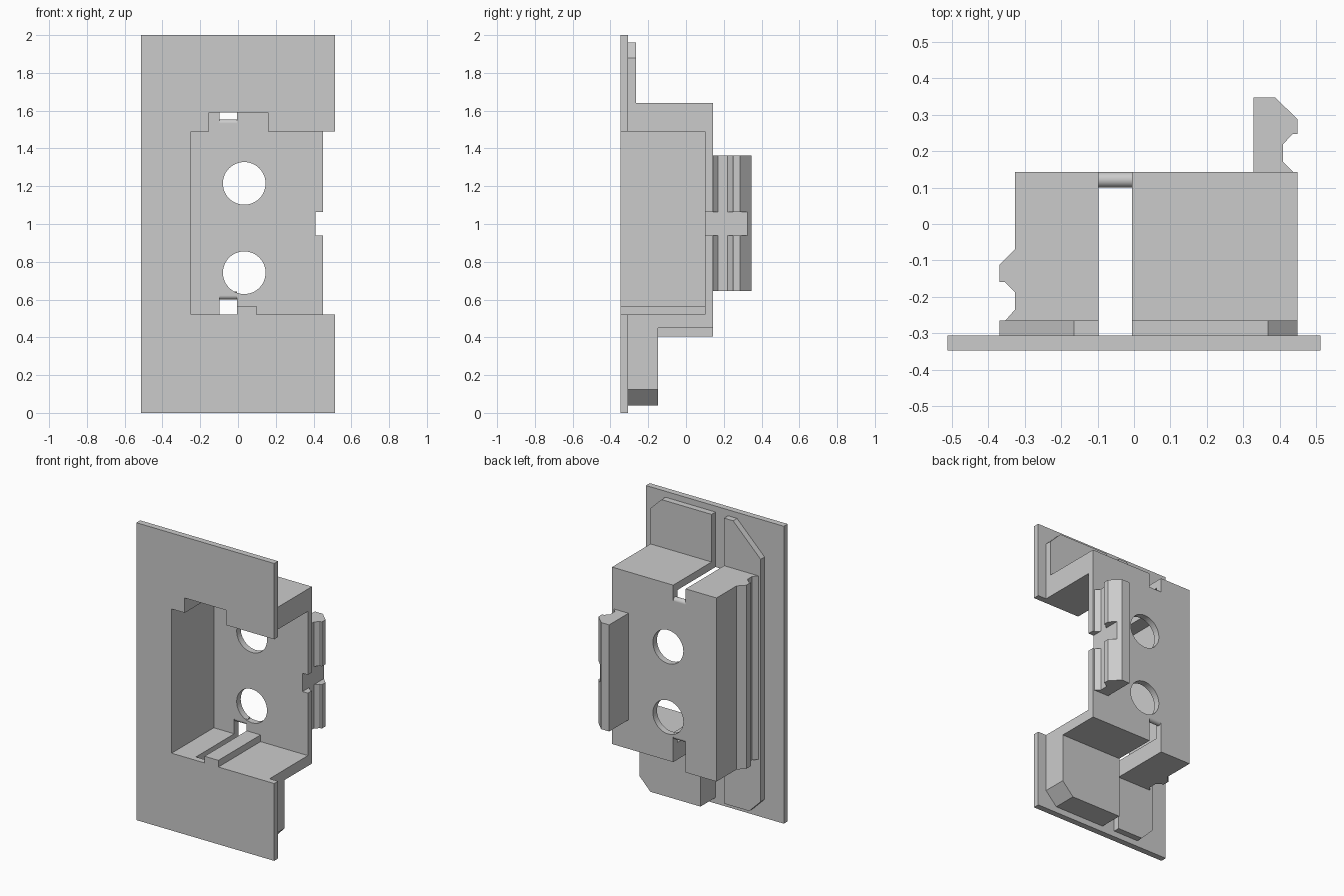
import bpy, bmesh, math
from mathutils import Vector

if "Cube" in bpy.data.objects:
    bpy.data.objects.remove(bpy.data.objects["Cube"], do_unlink=True)

grey = bpy.data.materials.new("plain_grey")
grey.use_nodes = True
grey.diffuse_color = (0.6, 0.6, 0.6, 1)
grey.node_tree.nodes["Principled BSDF"].inputs["Base Color"].default_value = (0.6, 0.6, 0.6, 1)


def prism(name, outline, axis, lo, hi):
    """Extrude an outline along y (points x, z), z (points x, y) or x (points y, z)."""
    place = {"x": lambda a, b: (lo, a, b), "y": lambda a, b: (a, lo, b), "z": lambda a, b: (a, b, lo)}[axis]
    step = Vector([(hi - lo) * (axis == k) for k in "xyz"])
    bm = bmesh.new()
    face = bm.faces.new([bm.verts.new(place(a, b)) for a, b in outline])
    new = bmesh.ops.extrude_face_region(bm, geom=[face])["geom"]
    bmesh.ops.translate(bm, vec=step, verts=[v for v in new if isinstance(v, bmesh.types.BMVert)])
    bmesh.ops.recalc_face_normals(bm, faces=bm.faces)
    mesh = bpy.data.meshes.new(name)
    bm.to_mesh(mesh)
    bm.free()
    mesh.materials.append(grey)
    obj = bpy.data.objects.new(name, mesh)
    bpy.context.collection.objects.link(obj)
    return obj


def box(name, x, y, z):
    return prism(name, [(x[0], z[0]), (x[1], z[0]), (x[1], z[1]), (x[0], z[1])], "y", *y)


def disc(x, z, r, n=48):
    return [(x + r * math.cos(2 * math.pi * i / n), z + r * math.sin(2 * math.pi * i / n)) for i in range(n)]


def cut(obj, cutters):
    """Subtract the cutters, bake the result and drop the helpers."""
    for c in cutters:
        c.hide_render = True
        mod = obj.modifiers.new(c.name, "BOOLEAN")
        mod.operation, mod.solver, mod.object = "DIFFERENCE", "EXACT", c
    bpy.context.view_layer.update()
    baked = bpy.data.meshes.new_from_object(obj.evaluated_get(bpy.context.evaluated_depsgraph_get()))
    obj.modifiers.clear()
    obj.data = baked
    for c in cutters:
        bpy.data.objects.remove(c, do_unlink=True)


# Main levels
front, seat, wall, back = -0.348, -0.307, 0.1, 0.143
left, right = -0.327, 0.45
low, high = 0.405, 1.64
slot = (-0.098, -0.005)
lip_low, lip_high = 0.622, 1.533


def cavity():
    return [box("cavity", (-0.25, 1), (-1, wall), (0.52, 1.49)),
            box("recess", (-0.153, 0.158), (-1, wall), (1.4, 1.59))]


def side_notch():
    return box("side_notch", (0.41, 1), (0.05, 1), (0.94, 1.063))


# Cover plate with the opening running out of one side
plate = box("front_plate", (-0.513, 0.513), (front, seat), (0, 2))
cut(plate, cavity())

# Hollow housing, open at the front and on one side
housing = box("housing", (left, right), (seat, back), (low, high))
cut(housing, cavity() + [
    box("top_slot", slot, (-1, 1), (lip_high, 2)),
    box("bottom_slot", slot, (-1, 1), (0, lip_low)),
    box("bottom_step", (slot[1] - 0.001, 1), (-1, 1), (0, 0.45)),
    prism("upper_hole", disc(0.033, 1.215, 0.113), "y", 0, 1),
    prism("lower_hole", disc(0.033, 0.742, 0.113), "y", 0, 1),
    side_notch()])

# Rounded lips at the slot ends
for name, z in (("upper_slot_lip", lip_high), ("lower_slot_lip", lip_low)):
    lip = prism(name, disc((wall + back) / 2, z, (back - wall) / 2, 32), "x", *slot)
    for poly in lip.data.polygons:
        poly.use_smooth = abs(poly.normal.x) < 0.5

# Guide rib on the cavity floor
box("floor_rib", (slot[1], 0.098), (front, wall), (0.5, 0.565))

# Pads behind the plate
prism("long_pad", [(slot[0], 0.04), (-0.285, 0.04), (-0.37, 0.125), (-0.37, 1.755),
                   (-0.165, 1.96), (slot[0], 1.96), (slot[0], high - 0.01), (left + 0.01, high - 0.01),
                   (left + 0.01, low + 0.01), (slot[0], low + 0.01)], "y", seat, -0.265)
prism("upper_pad", [(slot[1], high - 0.01), (right, high - 0.01), (right, 1.88),
                    (0.368, 1.96), (slot[1], 1.96)], "y", seat, -0.265)
prism("lower_block", [(slot[1], 0.46), (right, 0.46), (right, 0.125),
                      (0.368, 0.04), (slot[1], 0.04)], "y", seat, -0.147)

# Snap rail along the closed side
prism("side_rail", [(left + 0.01, -0.07), (left, -0.07), (-0.37, -0.112), (-0.37, -0.16), (-0.355, -0.16),
                    (left, -0.187), (left, -0.235), (-0.353, -0.265), (left + 0.01, -0.265)], "z", low, high)

# Snap hook on the back wall
hook = prism("back_hook", [(0.328, back - 0.01), (0.328, 0.348), (0.388, 0.348), (right, 0.287), (right, 0.248),
                           (0.437, 0.248), (0.41, 0.22), (0.41, 0.17), (0.437, back), (0.437, back - 0.01)],
             "z", 0.645, 1.362)
cut(hook, [side_notch()])
